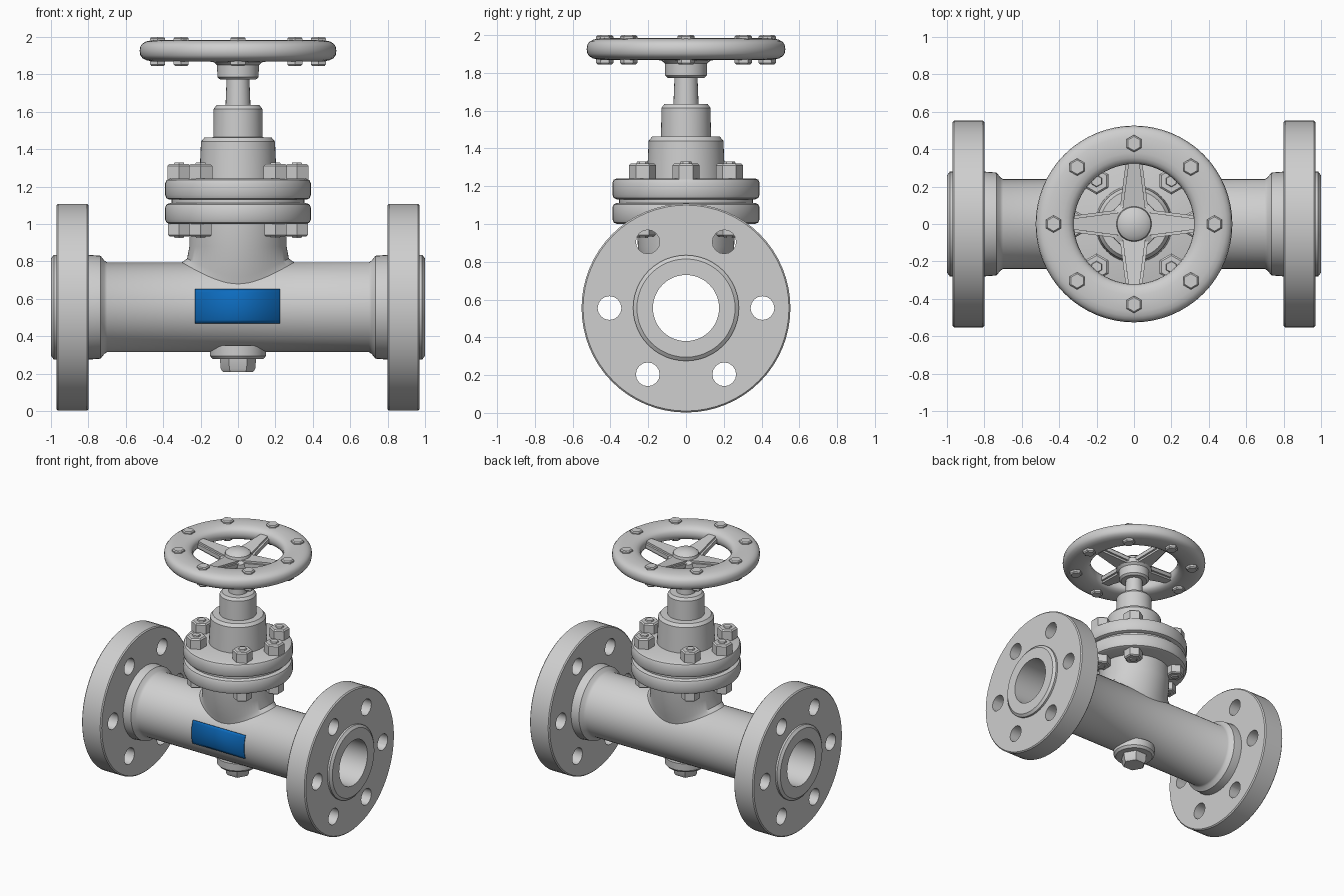
import bpy, bmesh
from math import sin, cos, pi, sqrt, radians, copysign
from mathutils import Matrix, Vector

cube = bpy.data.objects.get("Cube")
if cube:
    bpy.data.objects.remove(cube)

PIPE_Z, PIPE_R = 0.555, 0.24


def material(name, colour):
    mat = bpy.data.materials.new(name)
    mat.use_nodes = True
    mat.diffuse_color = colour
    mat.node_tree.nodes["Principled BSDF"].inputs["Base Color"].default_value = colour
    return mat


GREY = material("cast grey", (0.62, 0.62, 0.62, 1))
BLUE = material("label blue", (0.004, 0.15, 0.52, 1))


def smooth(ob, angle=35):
    ob.data.shade_smooth()
    ob.data.set_sharp_from_angle(angle=radians(angle))


def finish(name, bm, mat=GREY):
    bmesh.ops.remove_doubles(bm, verts=bm.verts, dist=1e-5)
    bmesh.ops.recalc_face_normals(bm, faces=bm.faces)
    mesh = bpy.data.meshes.new(name)
    bm.to_mesh(mesh)
    bm.free()
    mesh.materials.append(mat)
    ob = bpy.data.objects.new(name, mesh)
    bpy.context.scene.collection.objects.link(ob)
    smooth(ob)
    return ob


def skin(bm, rings, loop=False, wrap=True):
    """Join rows of points with quads."""
    rows = [[bm.verts.new(p) for p in ring] for ring in rings]
    pairs = list(zip(rows, rows[1:])) + ([(rows[-1], rows[0])] if loop else [])
    for a, b in pairs:
        n = len(a)
        for i in range(n if wrap else n - 1):
            j = (i + 1) % n
            bm.faces.new((a[i], a[j], b[j], b[i]))


def lathe(name, profile, at=(0, 0, 0), axis="z", sides=48, loop=False, turn=0):
    """Spin a profile of (radius, distance along axis)."""
    rings = []
    for r, h in profile:
        ring = []
        for i in range(sides):
            a = turn + 2 * pi * i / sides
            u, v = r * cos(a), r * sin(a)
            ring.append(Vector((u, v, h) if axis == "z" else (h, u, v)) + Vector(at))
        rings.append(ring)
    bm = bmesh.new()
    skin(bm, rings, loop)
    return finish(name, bm)


def disc(name, r, low, high, edge):
    """Round plate with softened rims."""
    pts = [(0, low), (r - edge, low), (r - edge * 0.3, low + edge * 0.3), (r, low + edge),
           (r, high - edge), (r - edge * 0.3, high - edge * 0.3), (r - edge, high), (0, high)]
    return lathe(name, pts)


def bolt(name, x, y, z, r, h, direction=1):
    pts = [(0, 0), (r, 0), (r, h * 0.8), (r * 0.85, h * 0.9), (r * 0.45, h * 0.9),
           (r * 0.4, h), (0, h)]
    return lathe(name, [(p, q * direction) for p, q in pts], (x, y, z), sides=6, turn=pi / 6)


# Straight pipe with bore, flared collars and raised end faces
half = [(PIPE_R, 0.70), (0.25, 0.715), (0.275, 0.735), (0.28, 0.80), (0.28, 0.985),
        (0.26, 1.0), (0.175, 1.0)]
lathe("pipe_body", half + [(r, -x) for r, x in reversed(half)],
      (0, 0, PIPE_Z), axis="x", loop=True)

# End flanges with six bolt holes each
for side, s in (("left", 1), ("right", -1)):
    ring = [(0.22, 0.80), (0.545, 0.80), (0.553, 0.808), (0.553, 0.962),
            (0.545, 0.97), (0.22, 0.97)]
    flange = lathe(side + "_flange", [(r, s * x) for r, x in ring],
                   (0, 0, PIPE_Z), axis="x", sides=64, loop=True)
    bm = bmesh.new()
    for i in range(6):
        a = i * pi / 3
        place = Matrix.Translation((s * 0.885, 0.405 * cos(a), PIPE_Z + 0.405 * sin(a)))
        bmesh.ops.create_cone(bm, cap_ends=True, segments=16, radius1=0.063, radius2=0.063,
                              depth=0.4, matrix=place @ Matrix.Rotation(pi / 2, 4, "Y"))
    cutter = finish("flange_hole_cutter", bm)
    cutter.hide_render = True
    cut = flange.modifiers.new("holes", "BOOLEAN")
    cut.operation, cut.solver, cut.object = "DIFFERENCE", "EXACT", cutter
    graph = bpy.context.evaluated_depsgraph_get()
    result = bpy.data.meshes.new_from_object(flange.evaluated_get(graph))
    flange.modifiers.clear()
    flange.data = result
    bpy.data.objects.remove(cutter)
    smooth(flange)

# Neck that blends onto the pipe along the saddle curve
rings = [[], [], [], []]
for i in range(64):
    c, s = cos(2 * pi * i / 64), sin(2 * pi * i / 64)
    y = 0.205 * s
    saddle = PIPE_Z + sqrt(PIPE_R ** 2 - y ** 2)
    rings[0].append((0.30 * c, y, saddle))
    rings[1].append((0.272 * c, 0.215 * s, saddle + 0.02 + 0.02 * s * s))
    rings[2].append((0.26 * c, 0.255 * s, 0.88))
    rings[3].append((0.26 * c, 0.26 * s, 1.02))
bm = bmesh.new()
skin(bm, rings)
finish("bonnet_neck", bm)

# Bolted pair of bonnet flanges with a gasket
disc("lower_bonnet_flange", 0.39, 1.0, 1.112, 0.025)
disc("gasket", 0.355, 1.10, 1.14, 0.004)
disc("upper_bonnet_flange", 0.39, 1.13, 1.242, 0.025)
spots = [(0.315, 0), (-0.315, 0)] + [(x, y) for x in (-0.2, 0.2) for y in (-0.23, 0.23)]
for x, y in spots:
    bolt("bonnet_bolt", x, y, 1.235, 0.072, 0.095)
    bolt("bonnet_nut", x, y, 1.005, 0.068, 0.08, -1)

# Stepped bonnet, gland and stem
lathe("bonnet", [(0, 1.23), (0.207, 1.23), (0.198, 1.44), (0.18, 1.462), (0.132, 1.464),
                 (0.13, 1.615), (0.115, 1.635), (0, 1.635)])
lathe("stem", [(0, 1.6), (0.068, 1.6), (0.06, 1.8), (0, 1.8)], sides=24)

# Handwheel hub with domed nut
lathe("wheel_hub", [(0, 1.772), (0.095, 1.772), (0.11, 1.785), (0.112, 1.85), (0.13, 1.865),
                    (0.13, 1.9), (0.095, 1.915), (0.09, 1.94), (0.065, 1.96), (0, 1.968)])

# Handwheel rim, a rounded section spun round the stem
section = []
for i in range(20):
    c, s = cos(2 * pi * i / 20), sin(2 * pi * i / 20)
    section.append((0.423 + 0.103 * copysign(abs(c) ** 0.75, c),
                    1.926 + 0.058 * copysign(abs(s) ** 0.75, s)))
lathe("wheel_rim", section, sides=64, loop=True)

# Four tapered spokes
for i in range(4):
    bm = bmesh.new()
    bmesh.ops.create_cube(bm, size=1)
    for v in bm.verts:
        outer = v.co.x > 0
        v.co = Vector((0.36 if outer else 0.05,
                       v.co.y * (0.08 if outer else 0.16),
                       (1.925 if outer else 1.885) + v.co.z * 0.06))
    bmesh.ops.bevel(bm, geom=bm.edges[:], offset=0.015, segments=2, affect="EDGES")
    bmesh.ops.rotate(bm, verts=bm.verts, matrix=Matrix.Rotation(i * pi / 2, 3, "Z"))
    finish("wheel_spoke", bm)

# Eight hex studs through the rim
for i in range(8):
    a = i * pi / 4
    lathe("rim_stud", [(0, 1.845), (0.038, 1.845), (0.046, 1.853), (0.046, 1.992),
                       (0.038, 2.0), (0, 2.0)],
          (0.43 * cos(a), 0.43 * sin(a), 0), sides=6, turn=pi / 6)

# Drain boss and hex plug under the pipe
lathe("drain_boss", [(0, 0.35), (0.152, 0.35), (0.15, 0.295), (0.135, 0.278), (0, 0.278)])
lathe("drain_plug", [(0, 0.29), (0.098, 0.29), (0.092, 0.225), (0.08, 0.208), (0, 0.208)],
      sides=6)

# Curved label plate on the front of the pipe
rows = []
for x in (-0.23, 0.225):
    rows.append([(x, -0.246 * cos(a), PIPE_Z + 0.246 * sin(a))
                 for a in [-0.353 + 0.75 * k / 10 for k in range(11)]])
bm = bmesh.new()
skin(bm, rows, wrap=False)
label = finish("front_label", bm, BLUE)
solid = label.modifiers.new("thickness", "SOLIDIFY")
solid.thickness, solid.offset = 0.006, 0
